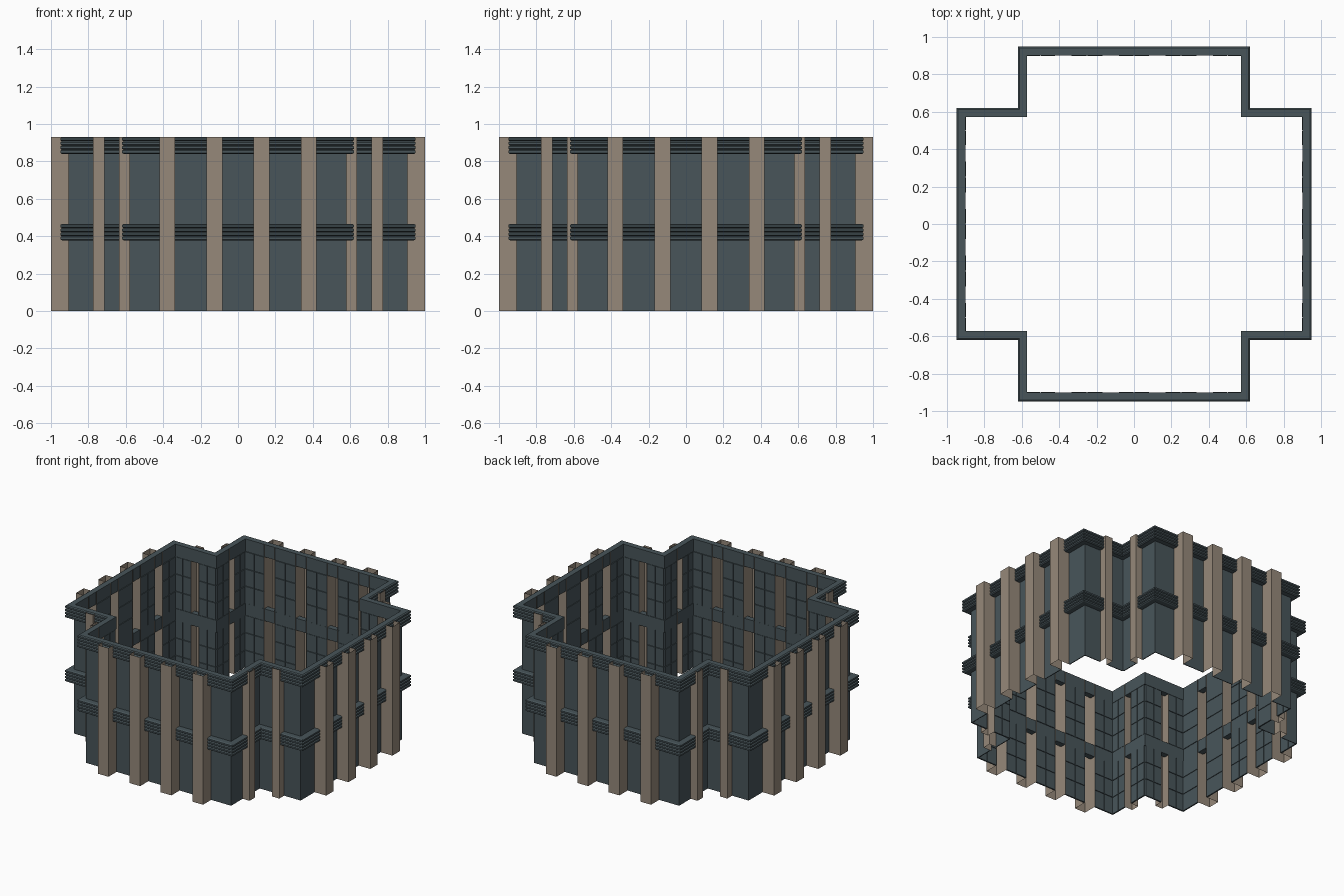
import bpy, bmesh, math
from mathutils import Vector, Matrix

if "Cube" in bpy.data.objects:
    bpy.data.objects.remove(bpy.data.objects["Cube"])

H = 0.93            # overall height
A, B = 0.907, 0.58  # wall plane of the arms: end and half width


def material(name, rgb):
    m = bpy.data.materials.new(name)
    m.diffuse_color = (*rgb, 1)
    m.use_nodes = True
    m.node_tree.nodes["Principled BSDF"].inputs["Base Color"].default_value = m.diffuse_color
    return m


slate = material("dark slate", (0.065, 0.091, 0.102))
tan = material("warm tan", (0.305, 0.25, 0.195))


def make_object(name, bm, mat):
    me = bpy.data.meshes.new(name)
    bm.to_mesh(me)
    bm.free()
    me.materials.append(mat)
    ob = bpy.data.objects.new(name, me)
    bpy.context.collection.objects.link(ob)
    return ob


def sheet(bm, path, z0, z1):
    """Upright open sheet along a plan path, facing right of travel."""
    lo = [bm.verts.new((p.x, p.y, z0)) for p in path]
    hi = [bm.verts.new((p.x, p.y, z1)) for p in path]
    for i in range(len(path) - 1):
        bm.faces.new((lo[i], lo[i + 1], hi[i + 1], hi[i]))


def block(bm, plan, z0, z1):
    """Closed prism over a counterclockwise plan."""
    lo = [bm.verts.new((p.x, p.y, z0)) for p in plan]
    hi = [bm.verts.new((p.x, p.y, z1)) for p in plan]
    bm.faces.new(lo[::-1])
    bm.faces.new(hi)
    n = len(plan)
    for i in range(n):
        j = (i + 1) % n
        bm.faces.new((lo[i], lo[j], hi[j], hi[i]))


# One quarter of the plan: long front wall, then the two short corner walls.
# Each run: start, end, column (start, end) distances, column depth
long_cols = [(B + c - 0.0425, B + c + 0.0425) for c in (-0.378, -0.125, 0.125, 0.378)]
runs = [
    (Vector((-B, -A)), Vector((B, -A)), long_cols, 1 - A),
    (Vector((B, -A)), Vector((B, -B)), [(A - 0.775, A - 0.715)], 0.055),
    (Vector((B, -B)), Vector((A, -B)), [(0.715 - B, 0.775 - B)], 0.055),
]

walls, tiles, columns = bmesh.new(), bmesh.new(), bmesh.new()
for q in range(4):
    rot = Matrix.Rotation(q * math.pi / 2, 2)
    for start, end, cols, depth in runs:
        along = (end - start).normalized()
        out = Vector((along.y, -along.x))

        def at(s, d):
            return rot @ (start + along * s + out * d)

        # hollow columns, open at the back, top and bottom
        for s0, s1 in cols:
            sheet(columns, [at(s0, -0.01), at(s0, depth), at(s1, depth), at(s1, -0.01)], 0, H)

        # wall bays between columns
        stops = [0] + [s for c in cols for s in c] + [(end - start).length]
        for s0, s1 in zip(stops[::2], stops[1::2]):
            sheet(walls, [at(s0, 0), at(s1, 0)], 0, H)
            # thin tiles lining the inside, above and below the middle band
            half = (s1 - s0) / 2
            for z0, z1 in ((0, 0.38), (0.465, 0.84)):
                step = (z1 - z0) / 3
                for c in range(2):
                    t0, t1 = s0 + c * half + 0.002, s0 + (c + 1) * half - 0.002
                    plan = [at(t0, -0.001), at(t1, -0.001), at(t1, -0.008), at(t0, -0.008)]
                    for r in range(3):
                        block(tiles, plan, z0 + r * step + 0.002, z0 + (r + 1) * step - 0.002)

for bm in (tiles,):
    bmesh.ops.recalc_face_normals(bm, faces=bm.faces)
make_object("wall_bays", walls, slate)
make_object("inner_tiles", tiles, slate)
make_object("columns", columns, tan)


# Grooved bands running all the way round
def cross_loop(o):
    a, b = 0.95 - o, 0.62 - o
    quarter = [Vector((-b, -a)), Vector((b, -a)), Vector((b, -b))]
    return [Matrix.Rotation(q * math.pi / 2, 2) @ p for q in range(4) for p in quarter]


def band(name, z0, z1, slats=4):
    profile = [(0.048, z0)]
    step = (z1 - z0) / slats
    for i in range(slats):
        z = z0 + i * step
        profile += [(0.008, z), (0, z + step * 0.25), (0, z + step * 0.75)]
    profile += [(0.008, z1), (0.048, z1)]
    bm = bmesh.new()
    rings = [[bm.verts.new((p.x, p.y, z)) for p in cross_loop(o)] for o, z in profile]
    for k, ring in enumerate(rings):
        nxt = rings[(k + 1) % len(rings)]
        n = len(ring)
        for i in range(n):
            j = (i + 1) % n
            bm.faces.new((ring[i], ring[j], nxt[j], nxt[i]))
    bmesh.ops.recalc_face_normals(bm, faces=bm.faces)
    make_object(name, bm, slate)


band("middle_band", 0.378, 0.465)
band("top_band", 0.84, H)
